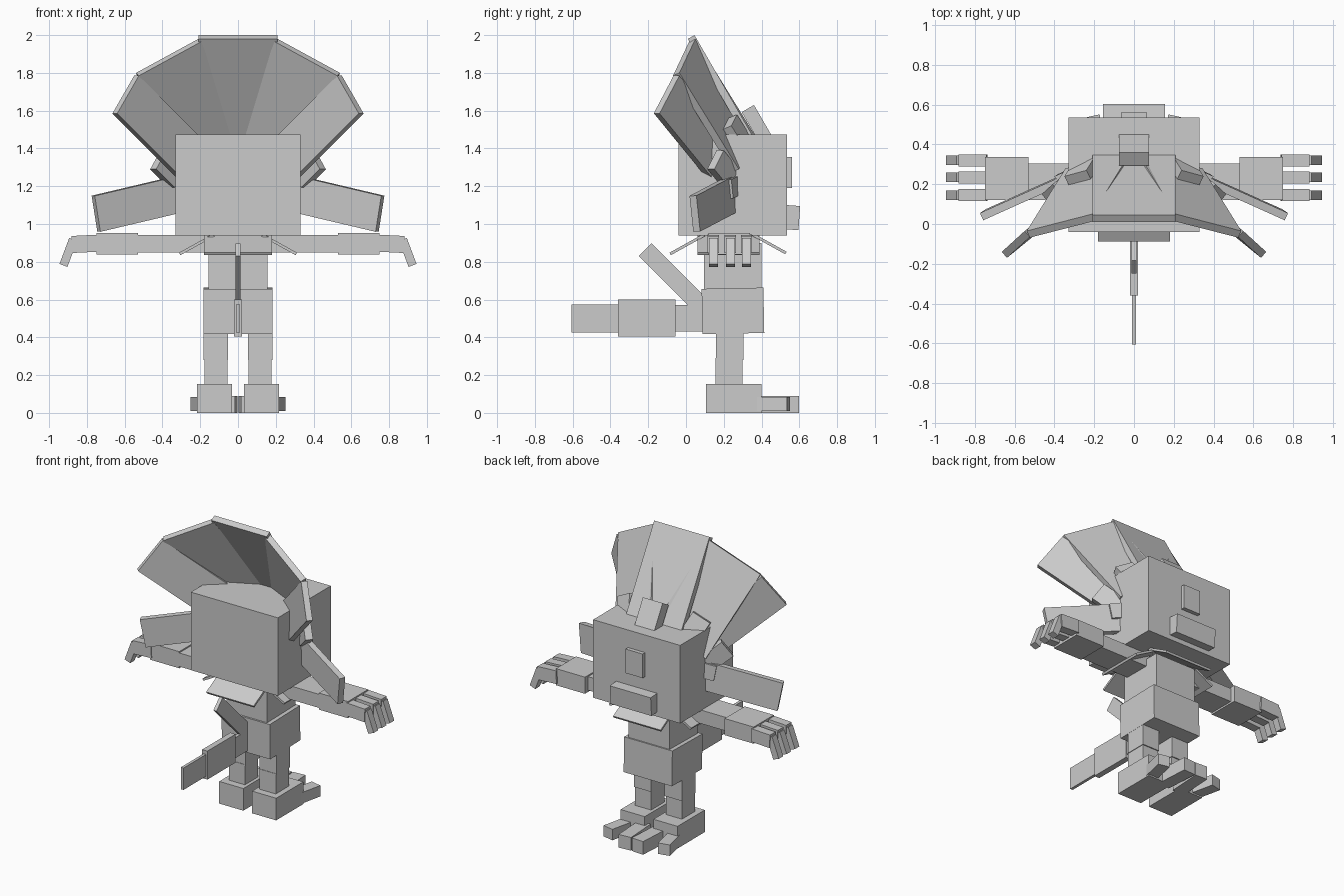
import bpy, bmesh
from mathutils import Vector, Matrix, Euler

cube = bpy.data.objects.get("Cube")
if cube:
    bpy.data.objects.remove(cube, do_unlink=True)

GREY = (0.6, 0.6, 0.6, 1)
mat = bpy.data.materials.new("plain_grey")
mat.use_nodes = True
mat.diffuse_color = GREY
mat.node_tree.nodes["Principled BSDF"].inputs["Base Color"].default_value = GREY


def block(name, axes, centre):
    """Six-sided block from three edge vectors around a centre."""
    m = Matrix(axes).transposed().to_4x4()
    m.translation = centre
    bm = bmesh.new()
    bmesh.ops.create_cube(bm, size=1, matrix=m)
    bmesh.ops.recalc_face_normals(bm, faces=bm.faces)
    me = bpy.data.meshes.new(name)
    bm.to_mesh(me)
    bm.free()
    me.materials.append(mat)
    bpy.context.collection.objects.link(bpy.data.objects.new(name, me))


def place(name, axes, centre, pair):
    if not pair:
        return block(name, axes, centre)
    flip = Matrix.Scale(-1, 3, (1, 0, 0))
    block("left_" + name, axes, centre)
    block("right_" + name, [flip @ a for a in axes], flip @ centre)


def box(name, x, y, z, rot=(0, 0, 0), pair=False):
    r = Euler(rot).to_matrix()
    size = [b - a for a, b in (x, y, z)]
    axes = [r.col[i] * size[i] for i in range(3)]
    place(name, axes, Vector([(a + b) / 2 for a, b in (x, y, z)]), pair)


def slab(name, corner, u, v, thick, pair=False):
    u, v = Vector(u), Vector(v)
    n = u.cross(v).normalized() * thick
    place(name, [u, v, n], Vector(corner) + (u + v + n) / 2, pair)


# Head and face
box("head", (-.33, .33), (-.04, .535), (.94, 1.475))
box("nose", (-.065, .065), (.52, .562), (1.19, 1.355))
box("mouth", (-.155, .155), (.52, .6), (.97, 1.098), (-.07, 0, 0))

# Fan of frill plates, leaning forward
lean = Vector((0, .5, -.866))
lean_mid = Vector((-.31, .5, -.81))
lean_side = Vector((-.612, .5, -.612))
lean_ear = Vector((-.89, .4, .21))
L = .63
slab("top_frill", (-.21, .045, 2), (.42, 0, 0), lean * L, -.04)
slab("upper_frill", (.21, .05, 1.98), (.33, -.085, -.18), lean_mid * L, -.04, True)
slab("side_frill", (.55, -.035, 1.785), (.115, -.105, -.2), lean_side * L, -.04, True)
slab("ear_frill", (.775, .055, 1.15), (-.03, .02, -.19), lean_ear * L, -.04, True)

# Stubby horns behind the frill
slab("crown_horn", (-.075, .36, 1.63), (.15, 0, 0), lean * .2, -.075)
slab("upper_horn", (.24, .27, 1.58), (.11, -.03, -.06), lean_mid * .15, -.06, True)
slab("side_horn", (.41, .2, 1.39), (.055, -.05, -.1), lean_side * .16, -.05, True)
slab("ear_horn", (.4, .24, 1.235), (-.015, .01, -.1), lean_ear * .12, -.05, True)

# Torso, neck and collar flaps
box("hips", (-.183, .183), (.085, .412), (.42, .66), (.02, 0, 0))
box("chest", (-.155, .155), (.095, .4), (.65, .9))
box("neck", (-.1, .1), (.12, .34), (.88, .955))
slab("front_collar", (-.18, -.08, .835), (.36, 0, 0), (0, .18, .1), .015)
slab("back_collar", (-.18, .525, .84), (.36, 0, 0), (0, -.18, .1), -.015)
slab("side_collar", (.305, .06, .835), (0, .33, 0), (-.18, 0, .1), .015, True)

# Arms and bent fingers
box("upper_arm", (.13, .54), (.12, .305), (.85, .943), pair=True)
box("forearm", (.53, .75), (.12, .338), (.838, .952), pair=True)
for i, y in enumerate((.145, .235, .32)):
    name = f"finger_{i + 1}"
    box(name, (.74, .88), (y - .03, y + .03), (.85, .94), (0, .05, 0), True)
    box(name + "_tip", (.876, .921), (y - .024, y + .024), (.776, .922), (0, -.36, 0), True)

# Legs, feet and splayed toes
box("thigh", (.052, .182), (.158, .305), (.28, .44), pair=True)
box("shin", (.056, .178), (.155, .298), (.14, .29), pair=True)
box("foot", (.033, .216), (.105, .4), (0, .152), pair=True)
box("outer_toe", (.152, .232), (.36, .545), (.01, .085), (0, 0, -.22), True)
box("inner_toe", (.01, .1), (.36, .595), (0, .09), (0, 0, .06), True)

# Tail and its raised fin
box("tail_base", (-.012, .012), (-.06, .12), (.43, .57))
box("tail_middle", (-.02, .02), (-.36, -.055), (.405, .6))
box("tail_tip", (-.01, .01), (-.605, -.35), (.425, .575))
slab("tail_fin", (-.012, -.25, .83), (.024, 0, 0), (0, .31, -.31), .095)
